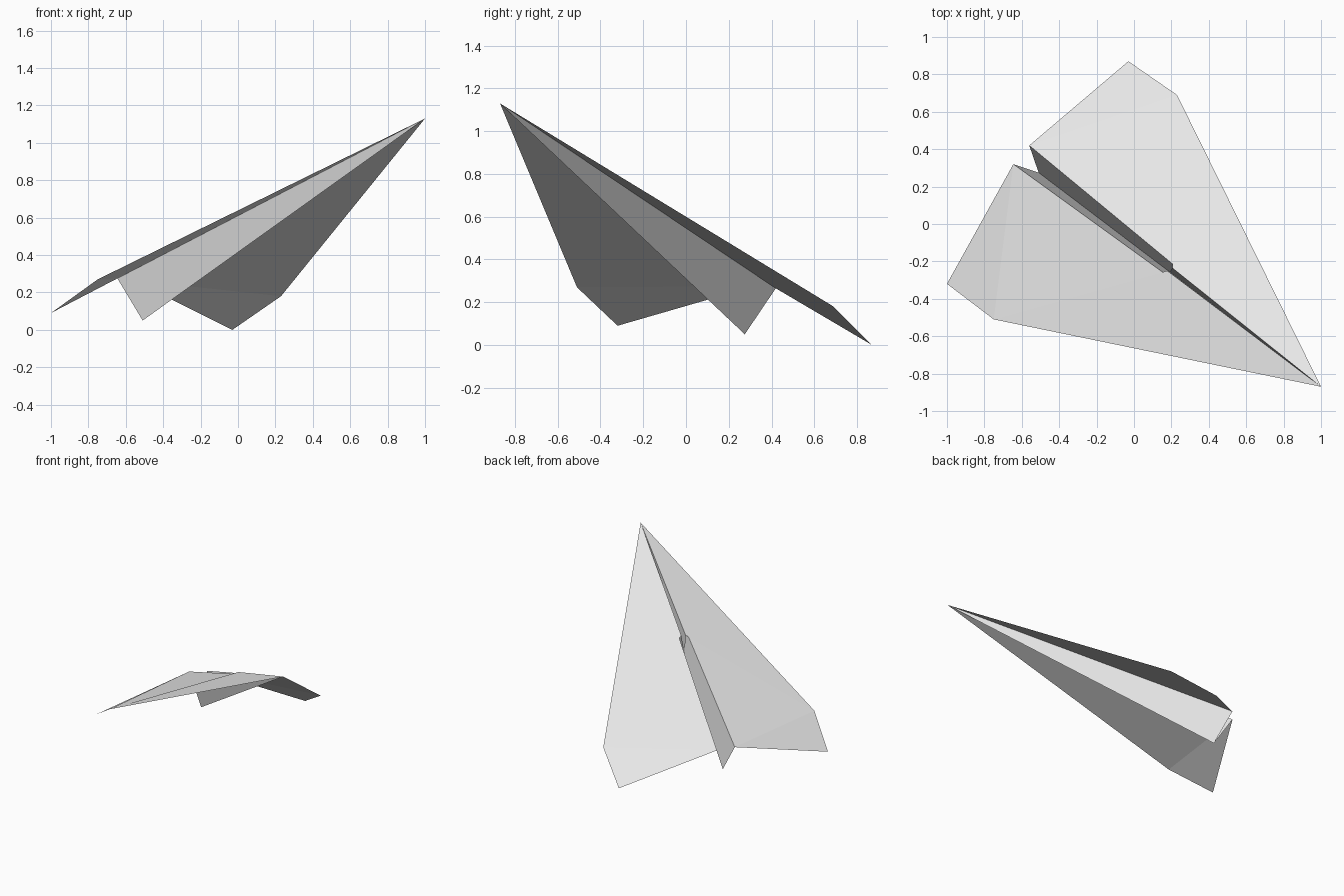
import bpy, bmesh
from mathutils import Vector

cube = bpy.data.objects.get("Cube")
if cube:
    bpy.data.objects.remove(cube, do_unlink=True)

# One plain paper colour
paper = bpy.data.materials.new("paper_grey")
paper.use_nodes = True
colour = (0.8, 0.8, 0.8, 1)
paper.diffuse_color = colour
paper.node_tree.nodes["Principled BSDF"].inputs["Base Color"].default_value = colour


def sheet(name, *panels):
    """Flat paper panels, each a list of corner points, joined along shared folds."""
    bm = bmesh.new()
    for panel in panels:
        bm.faces.new([bm.verts.new(p) for p in panel])
    bmesh.ops.remove_doubles(bm, verts=bm.verts, dist=0.0005)
    mesh = bpy.data.meshes.new(name)
    bm.to_mesh(mesh)
    bm.free()
    mesh.materials.append(paper)
    obj = bpy.data.objects.new(name, mesh)
    bpy.context.collection.objects.link(obj)
    return obj


# Shared fold points: nose, rear of the keel, and where the front folds end on the keel
nose = Vector((1.0, -0.87, 1.13))
keel = Vector((-0.51, 0.275, 0.05))
keel_mid = nose.lerp(keel, 0.536)

# Each side: wing shoulder, wing tip, inner rear corner, inner corner of the front flap
sides = {
    "left": ((0.23, 0.69, 0.18), (-0.03, 0.87, 0.0), (-0.56, 0.42, 0.265), (0.205, -0.235, 0.706)),
    "right": ((-0.75, -0.51, 0.27), (-1.0, -0.32, 0.09), (-0.645, 0.32, 0.275), (0.178, -0.25, 0.709)),
}

for side, points in sides.items():
    shoulder, tip, root, flap = map(Vector, points)
    # Wing with its slightly drooping rear corner, upper side out
    wing = [[nose, shoulder, root], [shoulder, tip, root]]
    wall = [nose, root, keel]
    # Folded front layer lying on the wing and turning down into the keel
    layer = [[nose, shoulder, flap], [nose, flap, keel_mid]]
    if side == "right":
        wing, layer = ([p[::-1] for p in group] for group in (wing, layer))
        wall = wall[::-1]
    sheet(side + "_wing", *wing)
    sheet(side + "_keel_wall", wall)
    sheet(side + "_front_flap", *layer)
